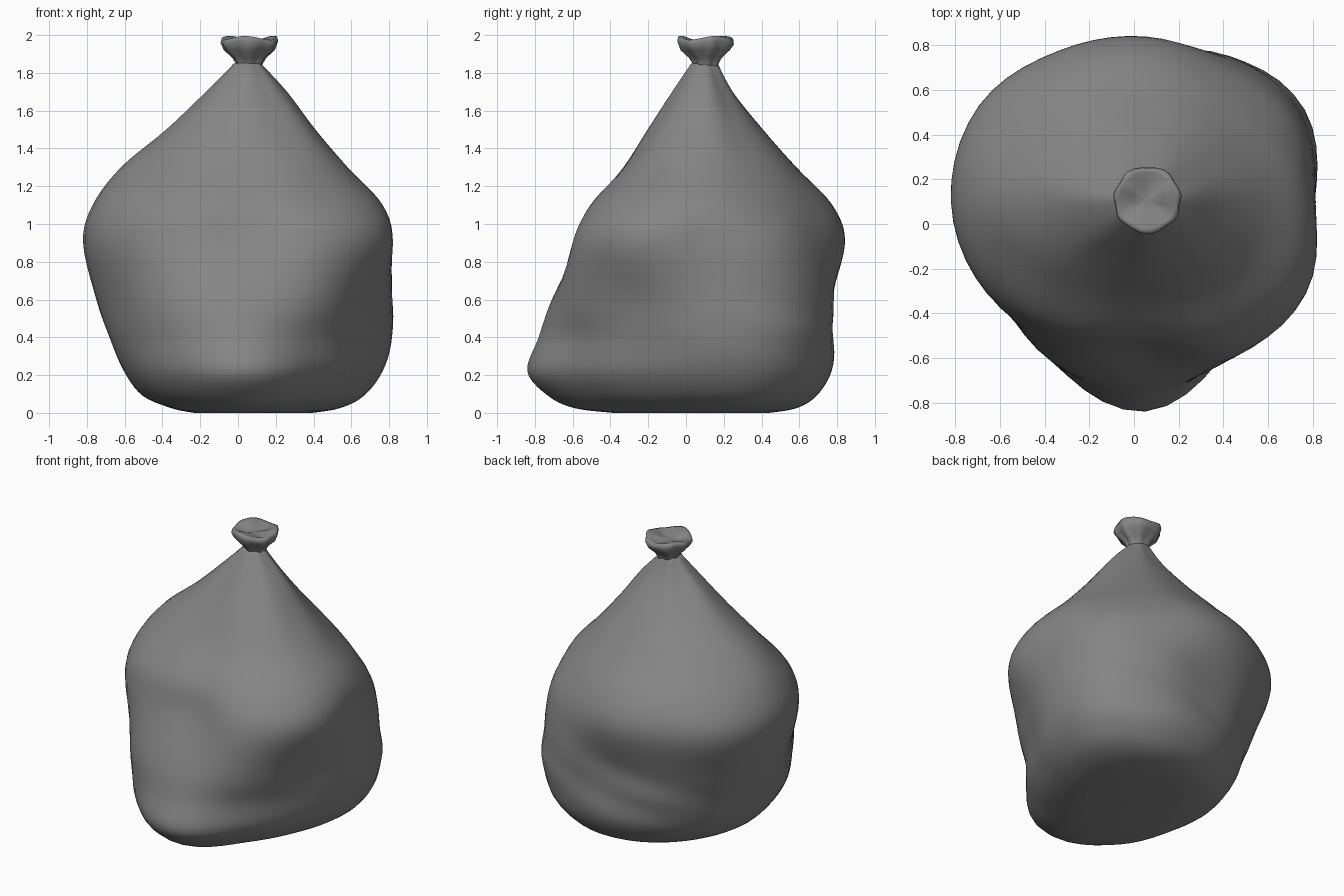
import bpy, bmesh
from math import sin, cos, tau, pi

if "Cube" in bpy.data.objects:
    bpy.data.objects.remove(bpy.data.objects["Cube"])

N = 60                      # sides of the finished surface
CX, CY = 0.05, 0.10         # axis running up to the knot

# Height, then radius every 30 degrees from +x towards +y
BODY = [
    (0.025, .47, .54, .53, .47, .42, .39, .39, .46, .60, .69, .52, .46),
    (0.09, .60, .67, .64, .58, .54, .53, .55, .60, .73, .83, .65, .57),
    (0.22, .70, .77, .73, .66, .63, .63, .65, .70, .82, .94, .75, .66),
    (0.40, .75, .82, .75, .67, .67, .69, .73, .75, .83, .88, .76, .69),
    (0.60, .76, .81, .75, .67, .70, .76, .80, .78, .82, .81, .80, .73),
    (0.90, .76, .77, .72, .74, .78, .86, .87, .82, .73, .66, .79, .83),
    (1.10, .71, .66, .63, .67, .72, .79, .82, .76, .66, .59, .68, .75),
    (1.30, .53, .49, .48, .48, .53, .60, .67, .58, .48, .43, .47, .53),
    (1.50, .36, .33, .31, .31, .33, .38, .43, .38, .32, .30, .32, .36),
    (1.70, .21, .18, .16, .15, .16, .18, .22, .20, .18, .17, .18, .20),
]
# Tied top: height, radius, depth of the gathers
KNOT = [(1.81, .06, 0), (1.85, .068, .08), (1.88, .085, .09), (1.92, .130, .05),
        (1.96, .150, .03), (1.985, .145, .02), (1.985, .125, .02), (1.965, .07, .05)]


def spline(a, b, c, d, t):
    return b + 0.5 * t * (c - a + t * (2*a - 5*b + 4*c - d + t * (3*(b - c) + d - a)))


def around(radii):
    """Resample 12 radii smoothly to N."""
    out = []
    for i in range(N):
        f = i * 12 / N
        k = int(f)
        out.append(spline(*[radii[(k + j) % 12] for j in (-1, 0, 1, 2)], f - k))
    return out


plastic = bpy.data.materials.new("dark_plastic")
plastic.diffuse_color = (0.235, 0.235, 0.235, 1)
plastic.use_nodes = True
plastic.node_tree.nodes["Principled BSDF"].inputs["Base Color"].default_value = plastic.diffuse_color


def loft(name, rings, bottom, top):
    """Skin rings of points and close both ends with a centre vertex."""
    bm = bmesh.new()
    vs = [[bm.verts.new(p) for p in r] for r in rings]
    for lo, hi in zip(vs, vs[1:]):
        for i in range(N):
            j = (i + 1) % N
            bm.faces.new((lo[i], lo[j], hi[j], hi[i]))
    b, t = bm.verts.new(bottom), bm.verts.new(top)
    for i in range(N):
        j = (i + 1) % N
        bm.faces.new((b, vs[0][j], vs[0][i]))
        bm.faces.new((t, vs[-1][i], vs[-1][j]))
    bm.normal_update()
    me = bpy.data.meshes.new(name)
    bm.to_mesh(me)
    bm.free()
    for p in me.polygons:
        p.use_smooth = True
    me.materials.append(plastic)
    ob = bpy.data.objects.new(name, me)
    bpy.context.collection.objects.link(ob)
    return ob


# Bag body: base ring, sagging belly, gathered shoulders up to the neck
keys = [[z] + around(r) for z, *r in BODY]
base = [0.0] + [r * 0.7 for r in keys[0][1:]]
neck = [1.85] + [0.07] * N
keys = [base] + keys + [neck]
rows = []
for k in range(len(keys) - 1):
    quad = [keys[min(max(k + j, 0), len(keys) - 1)] for j in (-1, 0, 1, 2)]
    for s in range(5):
        rows.append([spline(*q, s / 5) for q in zip(*quad)])
rows.append(neck)
rings = []
for z, *radii in rows:
    pleat = max(0, (z - 1.3) / 0.55) * 0.03
    crease = 0.006 * max(0, 1 - abs(z - 0.45) / 0.35)
    ring = []
    for i, r in enumerate(radii):
        a = i * tau / N
        r *= 1 + pleat * sin(7 * a + 0.8 * sin(2 * a))
        # soft slumped wrinkles low on the back
        r += crease * sin(24 * z + 5 * a) * max(0, cos(a - 0.45 * pi))
        ring.append((CX + r * cos(a), CY + r * sin(a), max(z, 0)))
    rings.append(ring)
loft("bag_body", rings, (CX, CY, 0.02), (CX, CY, 1.86))

# Flared bunch of plastic above the tie
rings = []
for z, r, g in KNOT:
    wave = 0.01 if z > 1.95 else 0
    rings.append([(CX + 0.01 + r * (1 + g * sin(7 * a + sin(2 * a))) * cos(a),
                   CY + 0.008 + r * (1 + g * sin(7 * a + sin(2 * a))) * sin(a),
                   z + wave * sin(3 * a + 0.5))
                  for a in (i * tau / N for i in range(N))])
loft("tied_top", rings, (CX, CY, 1.80), (CX, CY, 1.96))
